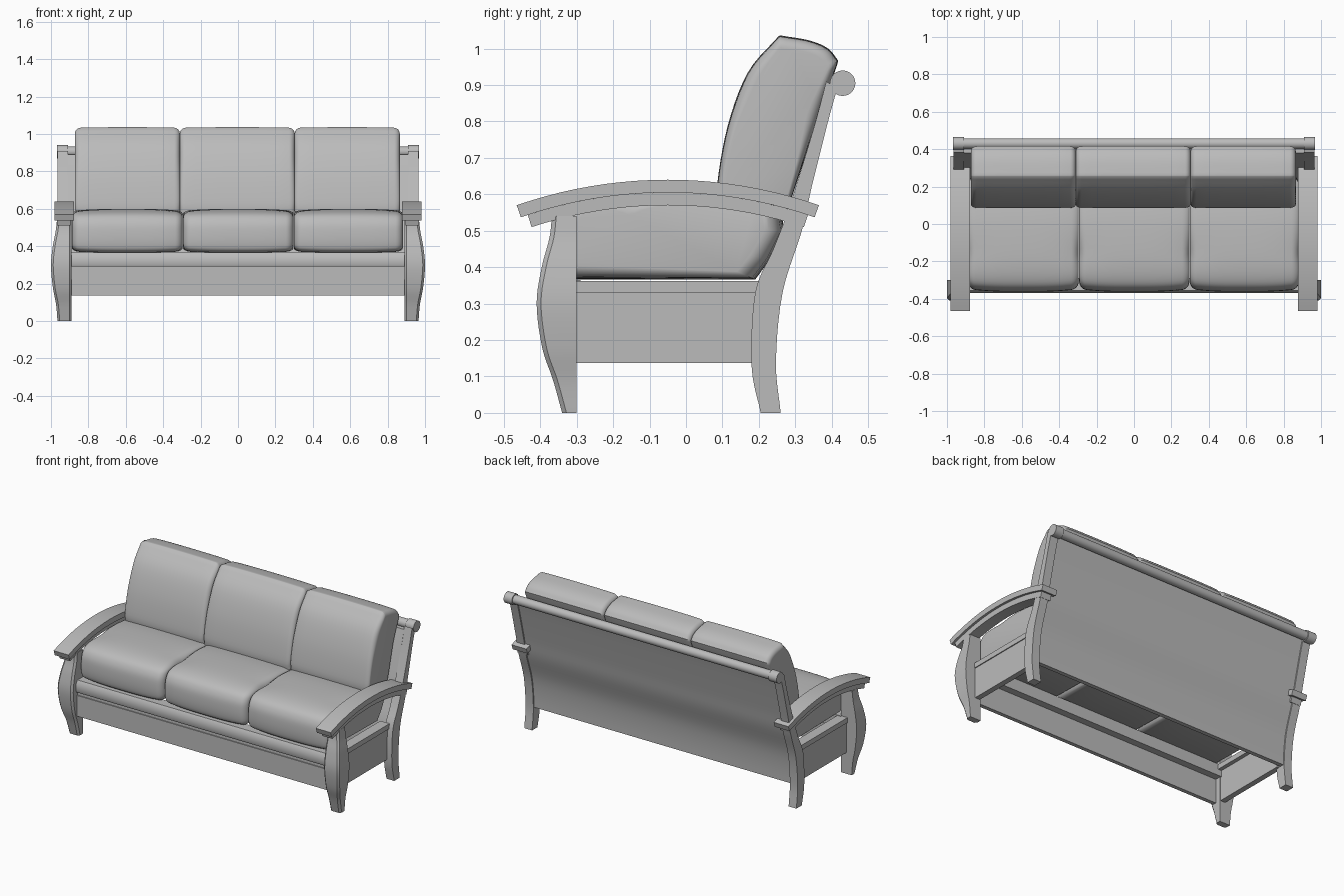
import bpy, bmesh, math
from mathutils import Vector

cube = bpy.data.objects.get("Cube")
if cube:
    bpy.data.objects.remove(cube)

grey = bpy.data.materials.new("plain grey")
grey.use_nodes = True
colour = (0.5, 0.5, 0.5, 1)
grey.diffuse_color = colour
grey.node_tree.nodes["Principled BSDF"].inputs["Base Color"].default_value = colour


def finish(name, bm, mirror=False, angle=35):
    """Turn a bmesh into a shaded object, optionally mirrored to the right."""
    bmesh.ops.recalc_face_normals(bm, faces=bm.faces)
    mesh = bpy.data.meshes.new(name)
    bm.to_mesh(mesh)
    bm.free()
    mesh.materials.append(grey)
    ob = bpy.data.objects.new(name, mesh)
    bpy.context.collection.objects.link(ob)
    bpy.ops.object.select_all(action="DESELECT")
    ob.select_set(True)
    bpy.context.view_layer.objects.active = ob
    bpy.ops.object.shade_smooth_by_angle(angle=math.radians(angle))
    if mirror:
        mod = ob.modifiers.new("mirror", "MIRROR")
        mod.use_mirror_merge = False
    return ob


def smooth(points, steps=5):
    """Catmull-Rom curve through an open list of points."""
    pts = [Vector(p) for p in points]
    pts = [2 * pts[0] - pts[1]] + pts + [2 * pts[-1] - pts[-2]]
    out = []
    for a, b, c, d in zip(pts, pts[1:], pts[2:], pts[3:]):
        for i in range(steps):
            t = i / steps
            out.append(0.5 * (2 * b + (c - a) * t + (2 * a - 5 * b + 4 * c - d) * t * t
                              + (3 * b - a - 3 * c + d) * t ** 3))
    return out + [pts[-2]]


def loft(name, rings, mirror=False, angle=35):
    """Skin a list of equal closed rings and cap both ends."""
    bm = bmesh.new()
    rows = [[bm.verts.new(p) for p in ring] for ring in rings]
    n = len(rows[0])
    for a, b in zip(rows, rows[1:]):
        for i in range(n):
            j = (i + 1) % n
            bm.faces.new((a[i], a[j], b[j], b[i]))
    bm.faces.new(rows[0])
    bm.faces.new(rows[-1])
    return finish(name, bm, mirror, angle)


def extrude(name, profile, x0, x1, mirror=False):
    """Push a side profile of (y, z) points from x0 to x1."""
    return loft(name, [[(x, y, z) for y, z in profile] for x in (x0, x1)], mirror)


def box(name, x0, x1, y0, y1, z0, z1, mirror=False):
    return extrude(name, [(y0, z0), (y1, z0), (y1, z1), (y0, z1)], x0, x1, mirror)


def disc(y, z, r, n=24):
    return [(y + r * math.cos(k * math.tau / n), z + r * math.sin(k * math.tau / n))
            for k in range(n)]


def arc_band(r0, r1, half, n=20):
    """Slice of a ring bowed upward, for the arms."""
    angles = [half * (2 * k / n - 1) for k in range(n + 1)]
    at = lambda r, a: (-0.05 + r * math.sin(a), -0.625 + r * math.cos(a))
    return [at(r1, a) for a in angles] + [at(r0, a) for a in reversed(angles)]


def cushion(name, profile, x0, x1, r, crown):
    """Side profile lofted across x with rounded ends and a slight crown."""
    mid = Vector((sum(p[0] for p in profile), sum(p[1] for p in profile))) / len(profile)
    size = min((Vector(p) - mid).length for p in profile)
    cx, half = (x0 + x1) / 2, (x1 - x0) / 2
    ends = [(half - r + r * math.sin(a), r * (1 - math.cos(a)))
            for a in (math.radians(15 * k) for k in range(7))]
    flat = [(half - r) * k / 5 for k in range(5)]
    right = [(u, 0) for u in flat] + ends
    stations = [(-u, d) for u, d in reversed(right[1:])] + right
    rings = []
    for u, inset in stations:
        drop = inset + crown * abs(u / half) ** 3
        ring = []
        for p in profile:
            off = Vector(p) - mid
            q = mid + off * (1 - drop / max(off.length, size))
            ring.append((cx + u, q.x, q.y))
        rings.append(ring)
    return loft(name, rings, angle=40)


# Front legs: straight inner faces, bulging outward and forward
leg = smooth([(0, 0.965, -0.34), (0.09, 0.973, -0.365), (0.18, 0.99, -0.395), (0.3, 1.0, -0.41),
              (0.4, 0.99, -0.396), (0.48, 0.975, -0.375), (0.54, 0.968, -0.368)])
c = 0.012
loft("front_leg", [[(0.89, -0.3, z), (x, -0.3, z), (x, y + c, z), (x - c, y, z),
                    (0.89 + c, y, z), (0.89, y + c, z)] for z, x, y in leg], True)

# Back posts: curved leg sweeping up to a round scroll
post_front = smooth([(0.205, 0), (0.18, 0.13), (0.19, 0.33), (0.24, 0.45),
                     (0.285, 0.57), (0.35, 0.78), (0.385, 0.91)])
post_back = smooth([(0.26, 0), (0.247, 0.14), (0.265, 0.33), (0.318, 0.5),
                    (0.345, 0.62), (0.39, 0.8), (0.415, 0.89)])
extrude("back_post", post_front + post_back[::-1], 0.91, 0.965, True)
extrude("post_scroll", disc(0.43, 0.905, 0.035), 0.91, 0.968, True)

# Curved back panel and top roll
panel = [p for p in post_back if p.y > 0.135]
extrude("back_panel", [(p.x - 0.008, p.y) for p in panel]
        + [(p.x - 0.035, p.y) for p in reversed(panel)], -0.912, 0.912)
extrude("top_roll", disc(0.43, 0.905, 0.028), -0.912, 0.912)

# Base frame, open underneath
box("front_panel", -0.895, 0.895, -0.36, -0.335, 0.135, 0.268)
box("front_groove", -0.895, 0.895, -0.354, -0.335, 0.268, 0.29)
extrude("front_rail", [(-0.29, 0.29), (-0.365, 0.29), (-0.37, 0.3), (-0.368, 0.345),
                       (-0.355, 0.365), (-0.29, 0.365)], -0.895, 0.895)
box("side_panel", 0.895, 0.93, -0.305, 0.2, 0.137, 0.33, True)
box("side_ledge", 0.87, 0.936, -0.305, 0.2, 0.33, 0.362, True)

# Arms: wide bowed top over a narrower support
extrude("arm_top", arc_band(1.23, 1.265, 0.334), 0.877, 0.982, True)
extrude("arm_support", arc_band(1.195, 1.23, 0.318), 0.895, 0.967, True)

# Seat cushions
seat = smooth([(-0.33, 0.366), (-0.355, 0.39), (-0.362, 0.46), (-0.352, 0.53), (-0.31, 0.575),
               (-0.2, 0.597), (0, 0.597), (0.15, 0.58), (0.26, 0.56)]) + [
        Vector((0.27, 0.5)), Vector((0.23, 0.42)), Vector((0.19, 0.366))]
# Back cushions
back = smooth([(0.09, 0.56), (0.086, 0.63), (0.115, 0.79), (0.17, 0.935), (0.255, 1.035)]) + \
       smooth([(0.26, 1.036), (0.34, 1.022), (0.39, 1.0), (0.418, 0.967)]) + \
       smooth([(0.415, 0.955), (0.35, 0.77), (0.28, 0.56)])

for side, sx, bx in (("right", (-0.887, -0.296), (-0.872, -0.311)),
                     ("middle", (-0.293, 0.296), (-0.311, 0.303)),
                     ("left", (0.299, 0.882), (0.303, 0.865))):
    cushion(side + "_seat_cushion", seat, *sx, 0.04, 0.015)
    cushion(side + "_back_cushion", back, *bx, 0.03, 0.004)
